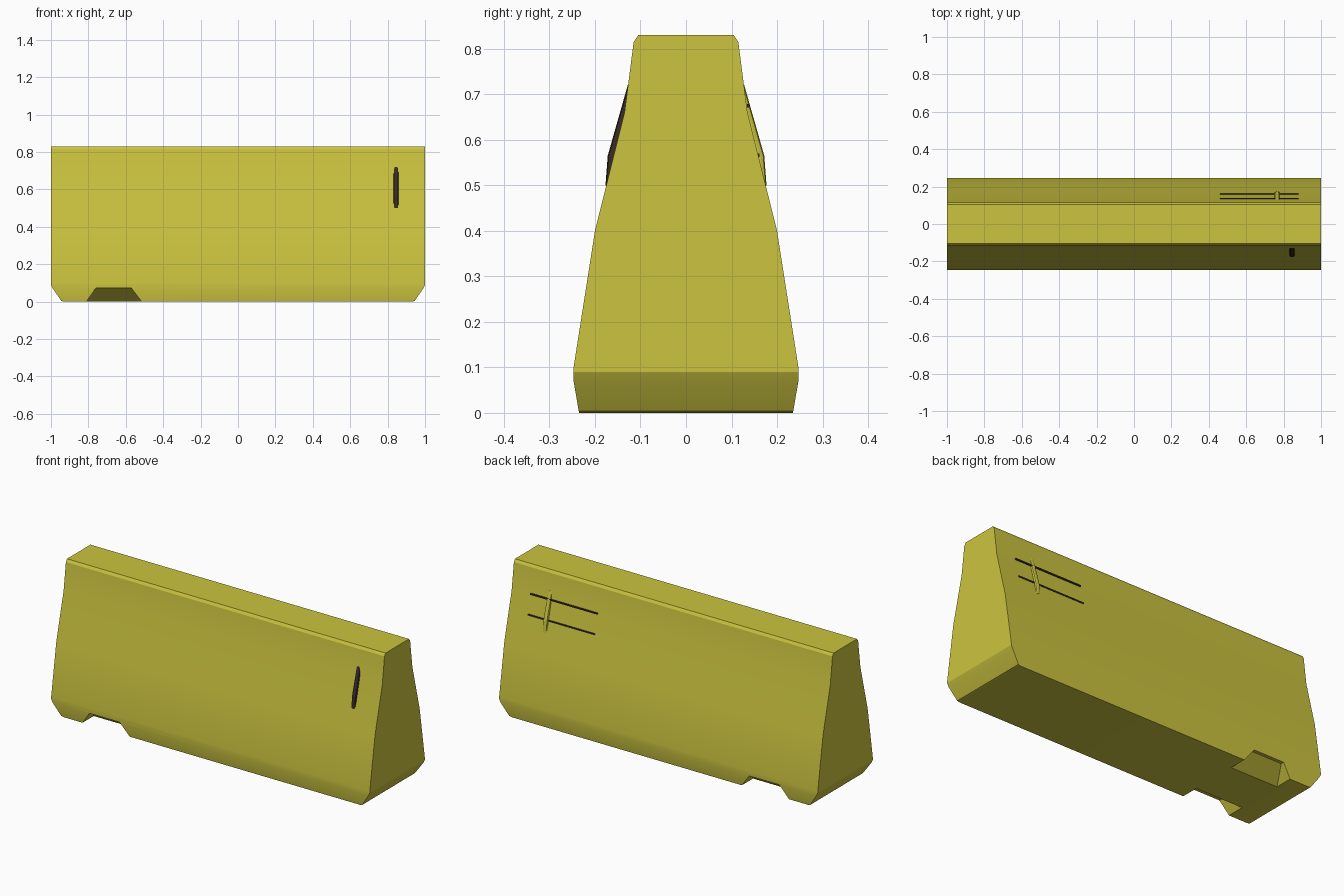
import bpy, bmesh, math
from mathutils import Vector

cube = bpy.data.objects.get("Cube")
if cube:
    bpy.data.objects.remove(cube, do_unlink=True)


def material(name, rgb):
    m = bpy.data.materials.new(name)
    m.use_nodes = True
    m.diffuse_color = (*rgb, 1)
    m.node_tree.nodes["Principled BSDF"].inputs["Base Color"].default_value = (*rgb, 1)
    return m


yellow = material("barrier_yellow", (0.60, 0.55, 0.05))
brown = material("dark_brown", (0.04, 0.024, 0.018))


def add_object(name, bm, mat):
    bmesh.ops.recalc_face_normals(bm, faces=bm.faces)
    mesh = bpy.data.meshes.new(name)
    bm.to_mesh(mesh)
    bm.free()
    mesh.materials.append(mat)
    ob = bpy.data.objects.new(name, mesh)
    bpy.context.collection.objects.link(ob)
    return ob


def extrude_x(outline, x0, x1):
    """Prism along x from a (y, z) outline."""
    bm = bmesh.new()
    face = bm.faces.new([bm.verts.new((x0, y, z)) for y, z in outline])
    geom = bmesh.ops.extrude_face_region(bm, geom=[face])["geom"]
    moved = [v for v in geom if isinstance(v, bmesh.types.BMVert)]
    bmesh.ops.translate(bm, verts=moved, vec=(x1 - x0, 0, 0))
    return bm


# Barrier body: tapered section with chamfered lower ends
half = [(0.235, 0), (0.247, 0.07), (0.247, 0.10), (0.2, 0.4),
        (0.135, 0.66), (0.115, 0.815), (0.105, 0.83)]
outline = half + [(-y, z) for y, z in reversed(half)]
bm = extrude_x(outline, -1, 1)
corner = [(1, 0.09), (0.99, 0.07), (0.945, 0.004), (0.93, 0)]
for side in (1, -1):
    for (xa, za), (xb, zb) in zip(corner, corner[1:]):
        normal = Vector((side * (za - zb), 0, xb - xa)).normalized()
        everything = bm.verts[:] + bm.edges[:] + bm.faces[:]
        cut = bmesh.ops.bisect_plane(bm, geom=everything, plane_co=(side * xa, 0, za),
                                     plane_no=normal, clear_outer=True)["geom_cut"]
        edges = [e for e in bm.edges if e.is_boundary]
        bmesh.ops.holes_fill(bm, edges=edges, sides=0)
body = add_object("barrier_body", bm, yellow)

# Sloping lifting notches under both long sides
for side, name in ((-1, "front_notch_cutter"), (1, "back_notch_cutter")):
    bm = bmesh.new()
    for z, x0, x1, inner in ((-0.02, -0.825, -0.5, 0.109), (0.072, -0.76, -0.57, 0.228)):
        for x in (x0, x1):
            for y in (inner, 0.3):
                bm.verts.new((x, side * y, z))
    bmesh.ops.convex_hull(bm, input=bm.verts)
    cutter = add_object(name, bm, yellow)
    cutter.hide_render = True
    cutter.hide_viewport = True
    mod = body.modifiers.new(name, "BOOLEAN")
    mod.operation = "DIFFERENCE"
    mod.solver = "EXACT"
    mod.object = cutter

bpy.context.view_layer.objects.active = body
body.select_set(True)
bpy.ops.object.shade_smooth_by_angle(angle=math.radians(20))
body.select_set(False)

# Raised rounded ribs, one on each long side
rib = [(0.12, 0.72), (0.128, 0.72), (0.172, 0.565), (0.177, 0.50), (0.16, 0.50)]
for name, side, x, mat in (("front_rib", -1, 0.845, brown), ("back_rib", 1, 0.765, yellow)):
    bm = extrude_x([(side * y, z) for y, z in rib], x - 0.013, x + 0.013)
    long_edges = [e for e in bm.edges
                  if abs(e.verts[0].co.x - e.verts[1].co.x) < 1e-5
                  and min(abs(v.co.y) for v in e.verts) > 0.125]
    bmesh.ops.bevel(bm, geom=long_edges, offset=0.008, segments=2,
                    profile=0.5, affect="EDGES")
    add_object(name, bm, mat)

# Thin horizontal strips on the back
for name, y, z in (("upper_strip", 0.137, 0.675), ("lower_strip", 0.159, 0.566)):
    h, d = 0.004, 0.003
    bm = extrude_x([(y - d, z - h), (y + d, z - h), (y + d, z + h), (y - d, z + h)], 0.46, 0.88)
    add_object(name, bm, brown)
